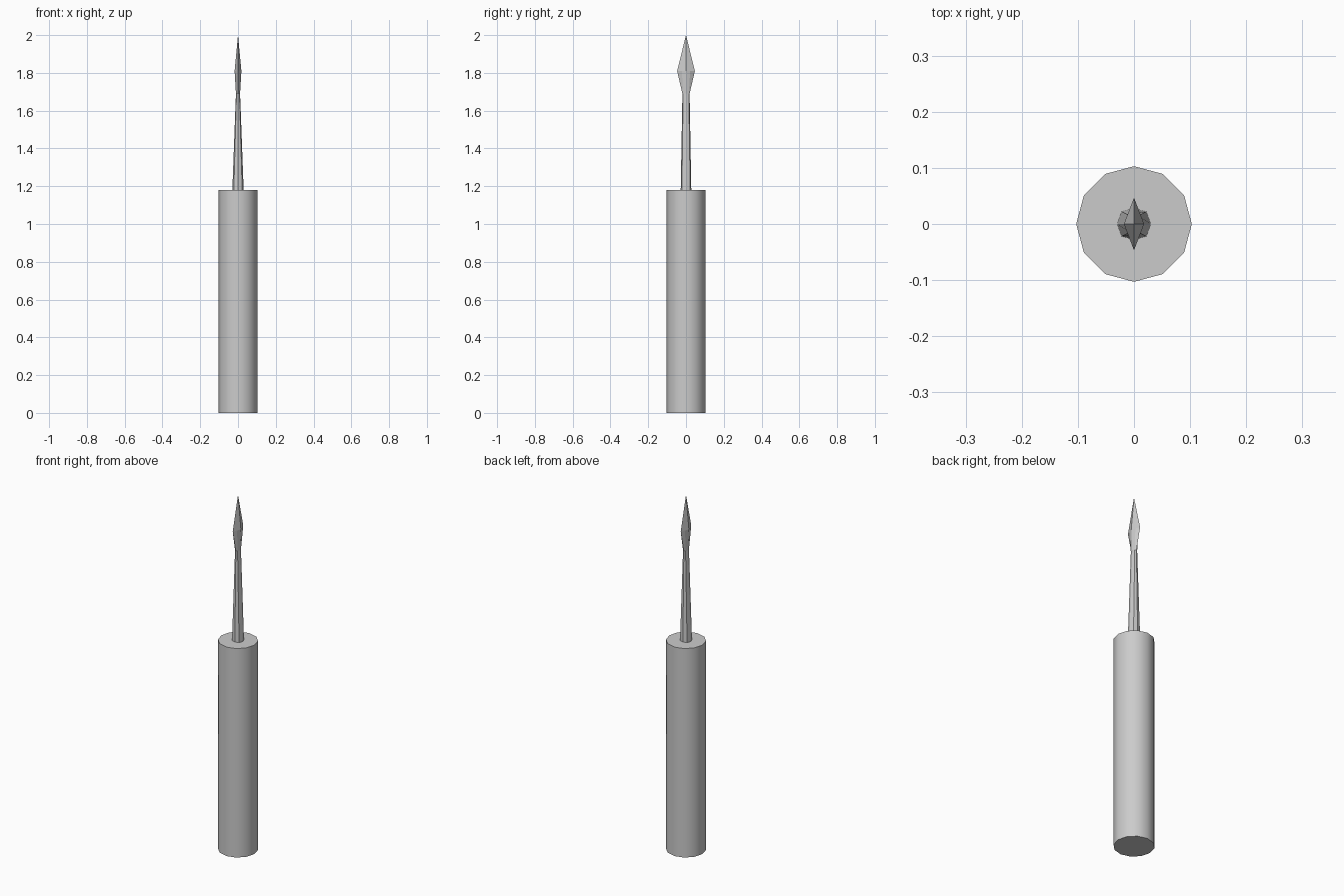
import bpy, bmesh, math

if "Cube" in bpy.data.objects:
    bpy.data.objects.remove(bpy.data.objects["Cube"])


def finish(name, bm, smooth):
    bmesh.ops.recalc_face_normals(bm, faces=bm.faces)
    mesh = bpy.data.meshes.new(name)
    bm.to_mesh(mesh)
    bm.free()
    obj = bpy.data.objects.new(name, mesh)
    bpy.context.collection.objects.link(obj)
    for p in mesh.polygons:
        p.use_smooth = smooth and abs(p.normal.z) < 0.9
    return obj


def loft(bm, rings, tip=None):
    """Bridge octagonal rings given as (z, x radius, y radius, corner x, corner y)."""
    loops = []
    for z, a, b, m, n in rings:
        pts = [(a, 0), (m, n), (0, b), (-m, n), (-a, 0), (-m, -n), (0, -b), (m, -n)]
        loops.append([bm.verts.new((x, y, z)) for x, y in pts])
    for lo, hi in zip(loops, loops[1:]):
        for i in range(8):
            j = (i + 1) % 8
            bm.faces.new((lo[i], lo[j], hi[j], hi[i]))
    bm.faces.new(loops[0][::-1])
    if tip is None:
        bm.faces.new(loops[-1])
    else:
        top = bm.verts.new((0, 0, tip))
        for i in range(8):
            bm.faces.new((loops[-1][i], loops[-1][(i + 1) % 8], top))


# Handle: smooth twelve-sided cylinder
bpy.ops.mesh.primitive_cylinder_add(vertices=12, radius=0.103, depth=1.18,
                                    location=(0, 0, 0.59), rotation=(0, 0, math.pi / 2))
handle = bpy.context.object
handle.name = "handle"
bpy.ops.object.shade_smooth_by_angle(angle=math.radians(40))

# Shaft and blade: tapering neck that swells into a diamond-section point
bm = bmesh.new()
loft(bm, [(1.18, 0.030, 0.028, 0.022, 0.022),
          (1.69, 0.011, 0.019, 0.008, 0.015),
          (1.81, 0.018, 0.047, 0.0096, 0.022)], tip=2.0)
finish("shaft_and_blade", bm, False)
